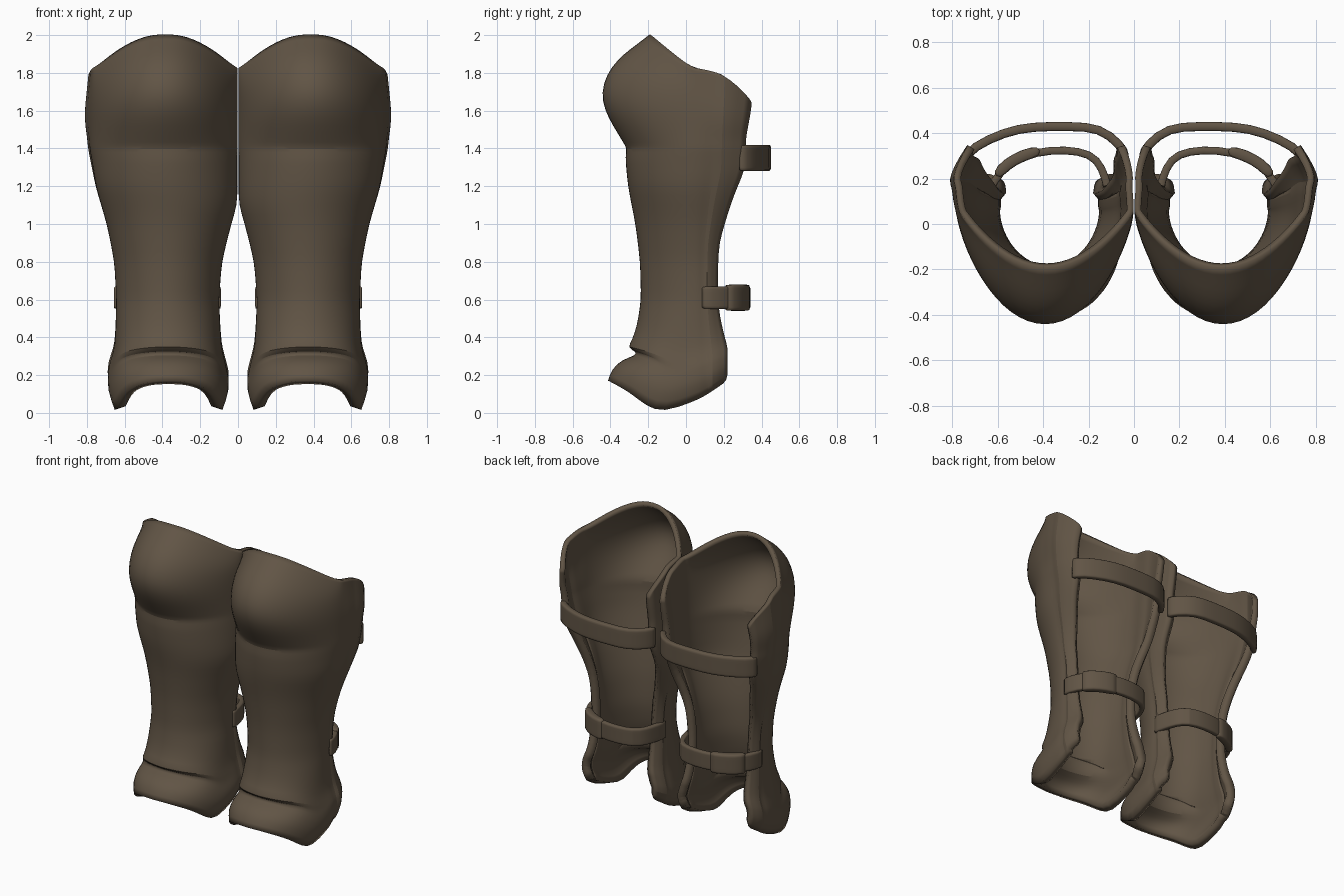
import bpy
import math

cube = bpy.data.objects.get("Cube")
if cube:
    bpy.data.objects.remove(cube, do_unlink=True)

# One dull leather colour
leather = bpy.data.materials.new("dark_brown_leather")
leather.use_nodes = True
color = (0.12, 0.09, 0.06, 1)
leather.diffuse_color = color
shader = leather.node_tree.nodes["Principled BSDF"]
shader.inputs["Base Color"].default_value = color
shader.inputs["Roughness"].default_value = 0.8


def lerp(keys, value):
    """Piecewise linear lookup in a list of (position, result) pairs."""
    if value <= keys[0][0]:
        return keys[0][1]
    for (a, fa), (b, fb) in zip(keys, keys[1:]):
        if value <= b:
            return fa + (fb - fa) * (value - a) / (b - a)
    return keys[-1][1]


def grid_object(name, rows, thickness, offset):
    """Skin rows of points, thicken the sheet and mirror it to the other leg."""
    count = len(rows[0])
    verts = [point for row in rows for point in row]
    faces = []
    for r in range(len(rows) - 1):
        for c in range(count - 1):
            a = r * count + c
            faces.append((a, a + count, a + count + 1, a + 1))
    mesh = bpy.data.meshes.new(name)
    mesh.from_pydata(verts, [], faces)
    mesh.materials.append(leather)
    obj = bpy.data.objects.new(name, mesh)
    bpy.context.collection.objects.link(obj)
    bpy.ops.object.select_all(action="DESELECT")
    obj.select_set(True)
    bpy.context.view_layer.objects.active = obj
    smooth = obj.modifiers.new("Smooth", "SUBSURF")
    smooth.levels = smooth.render_levels = 1
    solid = obj.modifiers.new("Thickness", "SOLIDIFY")
    solid.thickness = thickness
    solid.offset = offset
    mirror = obj.modifiers.new("Mirror", "MIRROR")
    mirror.use_mirror_merge = False
    bpy.ops.object.shade_smooth_by_angle(angle=math.radians(40))
    return obj


# Outlines of the guard by height: shin line, outer side, inner side, back edge
FRONT = [(.18, -.415), (.24, -.395), (.29, -.34), (.31, -.265), (.33, -.265),
         (.35, -.315), (.39, -.285), (.47, -.26), (.6, -.24), (.8, -.245), (1, -.27),
         (1.2, -.31), (1.36, -.325), (1.4, -.315), (1.43, -.335), (1.48, -.365),
         (1.56, -.415), (1.65, -.45), (1.74, -.445), (1.83, -.4),
         (1.9, -.33), (1.95, -.26), (2, -.195)]
OUTER = [(.18, .66), (.24, .695), (.31, .685), (.4, .65), (.6, .645), (.8, .655),
         (1, .695), (1.2, .755), (1.4, .78), (1.7, .785), (2, .77)]
INNER = [(.18, .075), (.24, .04), (.4, .09), (.6, .1), (.8, .085), (1, .035),
         (1.1, .002), (2, 0)]
BACK = [(.18, .22), (.35, .22), (.5, .18), (.65, .165), (.9, .175), (1.15, .25),
        (1.28, .31), (1.5, .32), (1.8, .34), (2, .35)]
# Bluntness of the front by height, from squared toe to pointed knee rim
TAPER = [(.18, .6), (.35, .8), (.6, 1.15), (1.2, 1.15), (1.6, 1.45), (1.85, 1.5), (2, 2)]
# Outward bow of the upper outer wing by height
WING = [(1.2, 0), (1.6, .03), (2, .025)]
# Heights of the lower and upper rims by depth
HEM = [(-.41, .17), (-.3, .11), (-.2, .03), (-.1, -.012), (.1, .09), (.22, .17)]
RIM = [(-.19, 2.005), (-.1, 1.93), (0, 1.85), (.05, 1.825), (.15, 1.81),
       (.25, 1.76), (.35, 1.65)]
WIDEST = .05
LOW, HIGH = .5, 1.45


def section(z):
    """U-shaped cross-section, from the outer back edge round to the inner one."""
    front, outer, inner, back = (lerp(k, z) for k in (FRONT, OUTER, INNER, BACK))
    mid, half = (outer + inner) / 2, (outer - inner) / 2
    taper, wing = lerp(TAPER, z), lerp(WING, z)

    def side(sign):
        points = []
        for f in (.2, .4, .5, .75, 1):
            welt = .02 if f >= .5 else 0
            bow = wing * math.sin(math.pi * f) if sign > 0 else 0
            x = mid + sign * (half + welt + bow - .06 * f * f)
            points.append((max(x, .002), WIDEST + (back - WIDEST) * f))
        return points

    arc = []
    for i in range(17):
        angle = math.pi * i / 16
        depth = (WIDEST - front) * abs(math.sin(angle)) ** taper
        arc.append((mid + half * math.cos(angle), WIDEST - depth))
    return side(1)[::-1] + arc + side(-1)


# Leg guard shell, with the end rows following the curved hem and rim
heights = sorted({k[0] for k in FRONT} | {.53, .7, .9, 1.1, 1.28})
hem_line = [lerp(HEM, y) for x, y in section(heights[0])]
rim_line = [lerp(RIM, y) for x, y in section(heights[-1])]
rows = []
for z in heights:
    row = []
    for (x, y), hem, rim in zip(section(z), hem_line, rim_line):
        h = z
        if z < LOW:
            h = hem + (z - heights[0]) * (LOW - hem) / (LOW - heights[0])
        elif z > HIGH:
            h = HIGH + (z - HIGH) * (rim - HIGH) / (heights[-1] - HIGH)
        row.append((x, y, h))
    rows.append(row)
shell = grid_object("leg_guard_shell", rows, .055, -1)

# Padding thins out towards the upper rim
padding = shell.vertex_groups.new(name="padding")
for v in shell.data.vertices:
    padding.add([v.index], lerp([(1.2, 1), (1.75, .55)], v.co.z), "REPLACE")
shell.modifiers["Thickness"].vertex_group = padding.name


def strap(name, path, bottom, top, thickness):
    """Leather band with soft edges that follows a path."""
    band_rows = []
    for f in (0, .08, .5, .92, 1):
        z = bottom + (top - bottom) * f
        band_rows.append([(x, y, z) for x, y in path])
    band = grid_object(name, band_rows, thickness, 0)
    band.modifiers.move(1, 0)


# Calf and ankle straps across the open back
strap("calf_strap", [(.03, .29), (.06, .35), (.15, .425), (.28, .43), (.45, .43),
                     (.57, .405), (.71, .34), (.75, .28)], 1.28, 1.42, .04)
strap("ankle_strap", [(.1, .08), (.115, .16), (.14, .25), (.19, .31), (.3, .328),
                      (.43, .32), (.55, .27), (.625, .19), (.65, .08)], .55, .67, .035)

# Folded strap end overlapping the ankle strap
strap("ankle_strap_end", [(.41, .325), (.49, .303), (.56, .265), (.61, .21)],
      .54, .68, .05)
